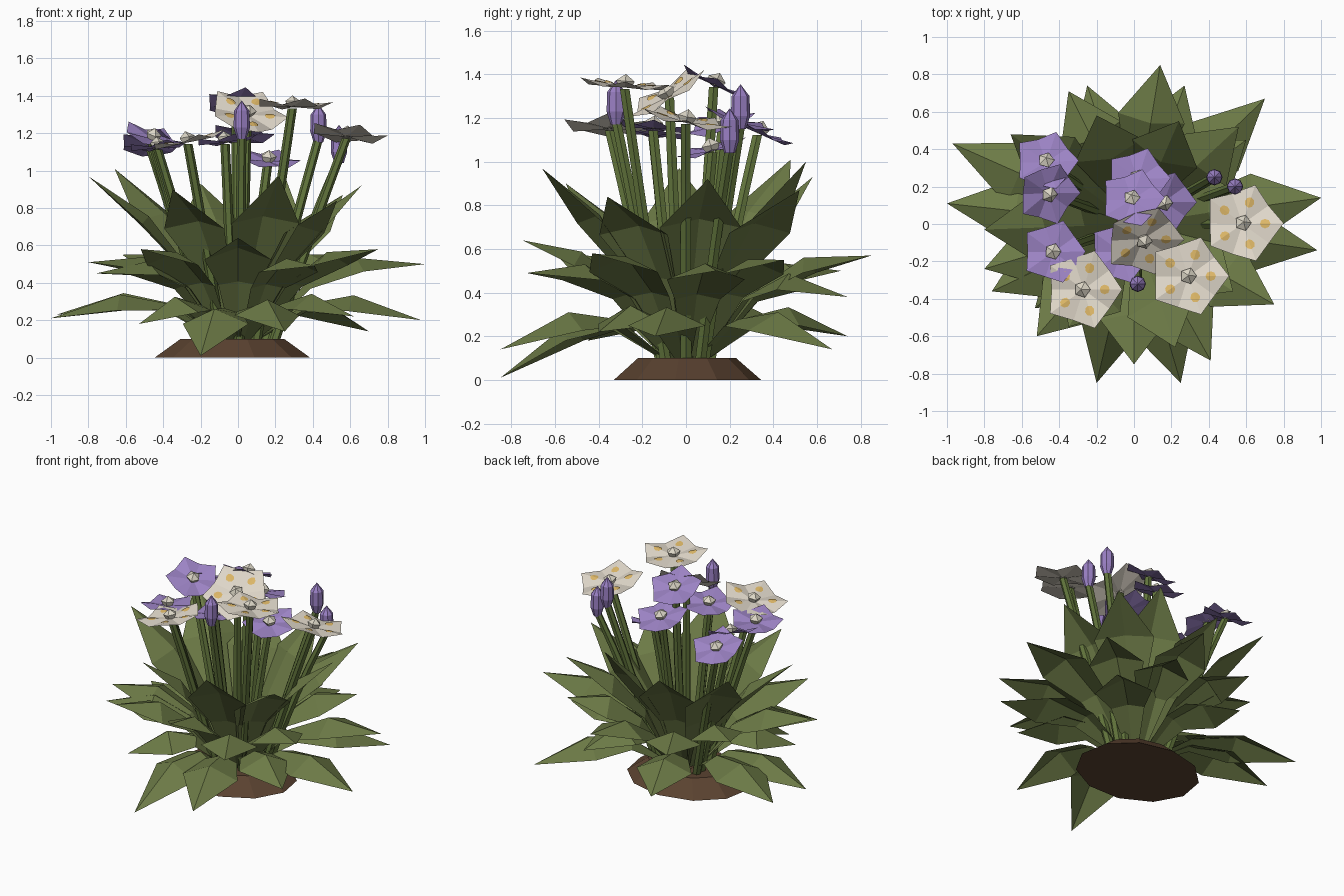
import bpy, bmesh, math
from mathutils import Vector, Matrix

if "Cube" in bpy.data.objects:
    bpy.data.objects.remove(bpy.data.objects["Cube"])


def mat(name, r, g, b):
    m = bpy.data.materials.new(name)
    lin = [((c / 255 + 0.055) / 1.055) ** 2.4 for c in (r, g, b)]
    m.diffuse_color = (*lin, 1)
    m.use_nodes = True
    m.node_tree.nodes["Principled BSDF"].inputs["Base Color"].default_value = m.diffuse_color
    return m


LEAF = mat("leaf green", 108, 122, 70)
STEM = mat("stem green", 98, 117, 60)
SOIL = mat("soil brown", 90, 66, 48)
PURPLE = mat("petal purple", 156, 131, 196)
BUD = mat("bud purple", 154, 128, 196)
WHITE = mat("petal cream", 224, 216, 202)
SPOT = mat("spot yellow", 222, 184, 104)
HUB = mat("flower centre cream", 222, 216, 200)


def finish(name, bm, *mats):
    me = bpy.data.meshes.new(name)
    bm.to_mesh(me)
    bm.free()
    for m in mats:
        me.materials.append(m)
    ob = bpy.data.objects.new(name, me)
    bpy.context.collection.objects.link(ob)
    return ob


def bezier(a, b, c, t):
    return a * (1 - t) ** 2 + b * 2 * t * (1 - t) + c * t * t


# soil mound
bm = bmesh.new()
bmesh.ops.create_cone(bm, cap_ends=True, segments=11, radius1=0.42, radius2=0.28, depth=0.1,
                      matrix=Matrix.Translation((-0.03, 0, 0.05)) @ Matrix.Diagonal((1, 0.82, 1, 1)))
finish("soil_mound", bm, SOIL)


# leaves: arched blades folded along the midrib
def leaf(name, tip, bend, height, width, fold):
    tip = Vector(tip)
    flat = Vector((tip.x, tip.y, 0))
    out = flat.normalized()
    side = Vector((-out.y, out.x, 0))
    base = out * 0.08 + Vector((0, 0, 0.08))
    ctrl = flat * bend + Vector((0, 0, height))
    bm = bmesh.new()
    rows = []
    for t, w, f in ((0, 0.03, 0), (0.32, 0.105, 0.4), (0.62, width, 1)):
        p = bezier(base, ctrl, tip, t)
        # edges sink away from the blade's upper side
        slope = (ctrl - base) * (1 - t) + (tip - ctrl) * t
        drop = -slope.normalized().cross(side).normalized() * fold * f
        if drop.z > 0:
            drop = -drop
        rows.append([bm.verts.new(q) for q in (p + side * w + drop, p, p - side * w + drop)])
    for a, b in zip(rows, rows[1:]):
        for i in (0, 1):
            bm.faces.new((a[i], a[i + 1], b[i + 1], b[i]))
    end = bm.verts.new(tip)
    for i in (0, 1):
        bm.faces.new((rows[-1][i], rows[-1][i + 1], end))
    bmesh.ops.recalc_face_normals(bm, faces=bm.faces)
    finish(name, bm, LEAF)


TIERS = {
    "low": (0.5, 0.52, 0.18, 0.085,
            [(-1, 0.11, 0.21), (-0.97, 0.43, 0.23), (-0.2, -0.85, 0.01),
             (0.25, -0.85, 0.14), (0.98, -0.14, 0.2), (0.7, 0.67, 0.14),
             (-0.25, 0.74, 0.2), (-0.53, -0.45, 0.18), (0.62, -0.4, 0.22)]),
    "middle": (0.5, 0.7, 0.18, 0.075,
               [(-0.8, -0.24, 0.51), (-0.76, -0.36, 0.45), (-0.52, -0.6, 0.58),
                (0, -0.75, 0.64), (0.41, -0.73, 0.49), (0.75, -0.43, 0.58),
                (1, 0.14, 0.5), (0.27, 0.74, 0.38), (0.14, 0.85, 0.57),
                (-0.35, 0.71, 0.5), (-0.62, 0.4, 0.55), (0.6, 0.45, 0.55)]),
    "high": (0.42, 0.79, 0.19, 0.06,
             [(-0.8, -0.03, 0.97), (-0.66, 0.48, 1.01), (0.22, -0.66, 0.97),
              (-0.35, -0.55, 0.9), (0.66, 0.1, 0.92), (0.24, 0.55, 1.0),
              (0.56, 0.52, 0.87), (-0.2, 0.58, 0.93), (0.53, -0.36, 0.84)]),
}
for tier, (bend, height, width, fold, tips) in TIERS.items():
    for i, tip in enumerate(tips):
        leaf(f"{tier}_leaf_{i}", tip, bend, height, width, fold)


# stems: six-sided tapering tubes
def stem(name, top):
    top = Vector(top)
    base = Vector((top.x * 0.33, top.y * 0.33, 0.08))
    ctrl = Vector((top.x * 0.64, top.y * 0.64, 0.62))
    bm = bmesh.new()
    rings = []
    for k in range(5):
        p = bezier(base, ctrl, top, k / 4)
        r = 0.029 - 0.001 * k
        rings.append([bm.verts.new(p + Vector((r * math.cos(j * math.pi / 3),
                                               r * math.sin(j * math.pi / 3), 0)))
                      for j in range(6)])
    for a, b in zip(rings, rings[1:]):
        for j in range(6):
            bm.faces.new((a[j], a[(j + 1) % 6], b[(j + 1) % 6], b[j]))
    bm.faces.new(rings[-1])
    finish(name, bm, STEM)


# flowers: five creased petals in a shallow cup, a faceted centre and optional spots
def flower(name, pos, normal, radius, petal, spots):
    bm = bmesh.new()

    def at(u, v, axis, lift=0.0):
        c, s = math.cos(axis), math.sin(axis)
        return bm.verts.new((u * c - v * s, u * s + v * c, 0.14 * u - 0.2 * abs(v) + lift))

    step = math.tau / 5
    centre = bm.verts.new((0, 0, 0))
    tips = [at(radius, 0, i * step) for i in range(5)]
    n = radius * 0.8
    notches = [at(n * math.cos(step / 2), n * math.sin(step / 2), i * step) for i in range(5)]
    for i in range(5):
        bm.faces.new((centre, notches[i - 1], tips[i]))
        bm.faces.new((centre, tips[i], notches[i]))
        if spots:
            ring = [at(radius * 0.55 + 0.028 * math.cos(j * math.pi / 4),
                       0.026 * math.sin(j * math.pi / 4), i * step, 0.004) for j in range(8)]
            for half in (ring[:5], ring[4:] + ring[:1]):
                bm.faces.new(half).material_index = 1
    # pentagonal button with a point
    rings = [[bm.verts.new((r * math.cos(j * step), r * math.sin(j * step), z)) for j in range(5)]
             for r, z in ((0.03, 0), (0.045, 0.03))]
    point = bm.verts.new((0, 0, 0.062))
    for j in range(5):
        k = (j + 1) % 5
        bm.faces.new((rings[0][j], rings[0][k], rings[1][k], rings[1][j])).material_index = 2
        bm.faces.new((rings[1][j], rings[1][k], point)).material_index = 2
    rot = Vector((0, 0, 1)).rotation_difference(Vector(normal)).to_matrix().to_4x4()
    bm.transform(Matrix.Translation(pos) @ rot)
    finish(name, bm, petal, SPOT, HUB)


PURPLES = [((-0.47, 0.33, 1.13), (0, 0.4, 0.9)), ((-0.46, 0.165, 1.17), (0.28, -0.28, 0.9)),
           ((-0.43, -0.15, 1.12), (-0.1, 0.1, 1)), ((-0.01, 0.13, 1.35), (-0.05, 0.42, 0.9)),
           ((0.02, 0.24, 1.18), (0.05, 0.3, 0.9)), ((0.16, 0.12, 1.05), (0.1, -0.25, 0.9)),
           ((-0.07, -0.15, 1.15), (-0.1, 0.1, 0.95))]
WHITES = [((0.58, 0.0, 1.18), (0.1, 0.2, 0.95)), ((0.29, -0.28, 1.34), (0.02, 0.08, 1)),
          ((-0.27, -0.35, 1.15), (-0.2, 0.0, 0.95)), ((0.05, -0.08, 1.3), (0.18, -0.5, 0.8))]
for label, group, radius, petal, spots in (("purple", PURPLES, 0.175, PURPLE, False),
                                           ("cream", WHITES, 0.218, WHITE, True)):
    for i, (pos, normal) in enumerate(group):
        flower(f"{label}_flower_{i}", pos, normal, radius, petal, spots)
        stem(f"{label}_stem_{i}", Vector(pos) - Vector(normal) * 0.008)

# closed buds
SIDES = 8
for i, (x, y, z) in enumerate([(0.43, 0.25, 1.25), (0.54, 0.2, 1.14), (0.02, -0.32, 1.27)]):
    bm = bmesh.new()
    rings = []
    for dz, r in ((-0.1, 0.025), (-0.04, 0.044), (0.05, 0.041)):
        rings.append([bm.verts.new((x + r * math.cos(j * math.tau / SIDES),
                                    y + r * math.sin(j * math.tau / SIDES), z + dz))
                      for j in range(SIDES)])
    point = bm.verts.new((x, y, z + 0.105))
    for a, b in zip(rings, rings[1:]):
        for j in range(SIDES):
            bm.faces.new((a[j], a[(j + 1) % SIDES], b[(j + 1) % SIDES], b[j]))
    for j in range(SIDES):
        bm.faces.new((rings[-1][j], rings[-1][(j + 1) % SIDES], point))
    finish(f"bud_{i}", bm, BUD)
    stem(f"bud_stem_{i}", (x, y, z - 0.08))
